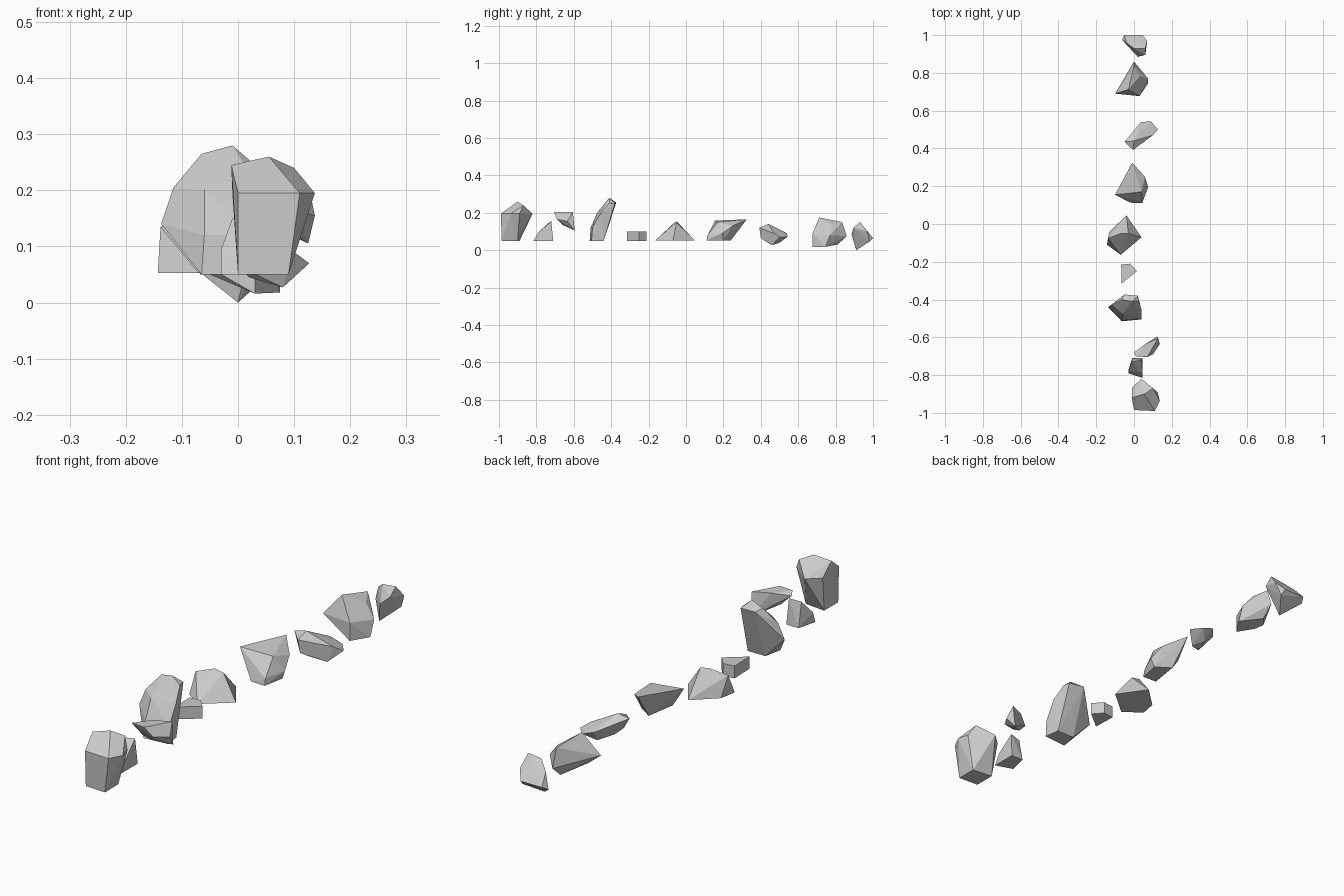
import bpy, bmesh, math


def rock(name, base, body, crown):
    """Faceted stone: convex shell around base, body and crown corner points."""
    bm = bmesh.new()
    for p in base + body + crown:
        bm.verts.new(p)
    hull = bmesh.ops.convex_hull(bm, input=bm.verts[:])
    loose = {v for v in hull["geom_interior"] + hull["geom_unused"]
             if isinstance(v, bmesh.types.BMVert) and not v.link_faces}
    bmesh.ops.delete(bm, geom=list(loose), context='VERTS')
    # merge nearly flat triangles into broad facets
    bmesh.ops.dissolve_limit(bm, angle_limit=math.radians(4),
                             verts=bm.verts[:], edges=bm.edges[:])
    bmesh.ops.recalc_face_normals(bm, faces=bm.faces[:])
    mesh = bpy.data.meshes.new(name)
    bm.to_mesh(mesh)
    bm.free()
    obj = bpy.data.objects.new(name, mesh)
    bpy.context.collection.objects.link(obj)
    return obj


def ring(z, *xy):
    """Level outline of corner points at one height."""
    return [(x, y, z) for x, y in xy]


# tall blocky stone at the front end
rock("rock_01",
     ring(.05, (0, -.98), (.09, -.985), (.09, -.90), (0, -.89)),
     ring(.195, (0, -.985), (.11, -.99), (.137, -.937), (.125, -.89), (.04, -.82), (-.01, -.865)),
     [(-.012, -.92, .245), (.055, -.90, .26), (.10, -.87, .24)])

# small wedge
rock("rock_02",
     ring(.05, (-.03, -.79), (.045, -.815), (.045, -.71), (-.01, -.71)),
     ring(.095, (.045, -.79), (-.03, -.775)),
     [(-.01, -.73, .15), (.04, -.72, .155)])

# raised sliver
rock("rock_03",
     [(.125, -.595, .105), (.08, -.66, .135), (.04, -.67, .15)],
     [(.137, -.635, .155), (.10, -.69, .165), (0, -.68, .19)],
     ring(.203, (.01, -.70), (.06, -.635), (.07, -.705), (.127, -.605)))

# tall leaning stone
rock("rock_04",
     ring(.05, (-.065, -.515), (.04, -.505), (.03, -.44), (-.05, -.44)),
     [(-.137, -.44, .14), (.04, -.50, .12), (-.06, -.51, .12),
      (-.115, -.43, .205), (.04, -.455, .2), (-.06, -.475, .2)],
     [(-.065, -.40, .265), (-.01, -.41, .28), (.025, -.41, .25),
      (.02, -.38, .25), (-.05, -.373, .255)])

# flat chip
chip = ((-.068, -.215), (-.02, -.21), (.015, -.25), (-.065, -.315))
rock("rock_05", ring(.05, *chip), [], ring(.10, *chip))

# low pyramid stone
rock("rock_06",
     ring(.053, (-.04, .045), (.04, -.07), (-.07, -.163), (-.143, -.11), (-.13, -.04)),
     [(-.138, -.075, .135)],
     [(-.07, -.05, .155), (-.03, -.05, .148)])

# overhanging slab
rock("rock_07",
     ring(.053, (-.02, .113), (.043, .11), (.06, .20), (0, .24)),
     [(.075, .195, .09), (.043, .115, .08), (.058, .25, .13)],
     [(-.10, .155, .158), (-.01, .325, .165), (.04, .17, .15)])

# tilted flake
rock("rock_08",
     [(.08, .46, .027), (.02, .43, .045), (0, .40, .065), (.05, .50, .04)],
     [(.127, .50, .07), (.09, .543, .072), (.10, .47, .09)],
     [(-.005, .392, .12), (-.05, .435, .13), (0, .44, .14), (.037, .54, .09)])

# chunky stone
rock("rock_09",
     [(.075, .745, .018), (.03, .677, .016), (0, .81, .03), (-.05, .70, .05)],
     [(-.10, .69, .09), (.03, .677, .09), (.075, .77, .08), (0, .86, .075)],
     [(-.03, .712, .175), (.03, .78, .135), (0, .835, .15)])

# pointed stone at the back end
rock("rock_10",
     [(0, .91, 0), (-.063, .975, .05), (.05, .98, .045)],
     [(.02, .885, .085), (.06, .895, .12), (.07, .97, .10),
      (.045, 1, .065), (-.05, 1, .065)],
     [(.06, .93, .15), (0, .93, .143), (-.04, .96, .11)])
